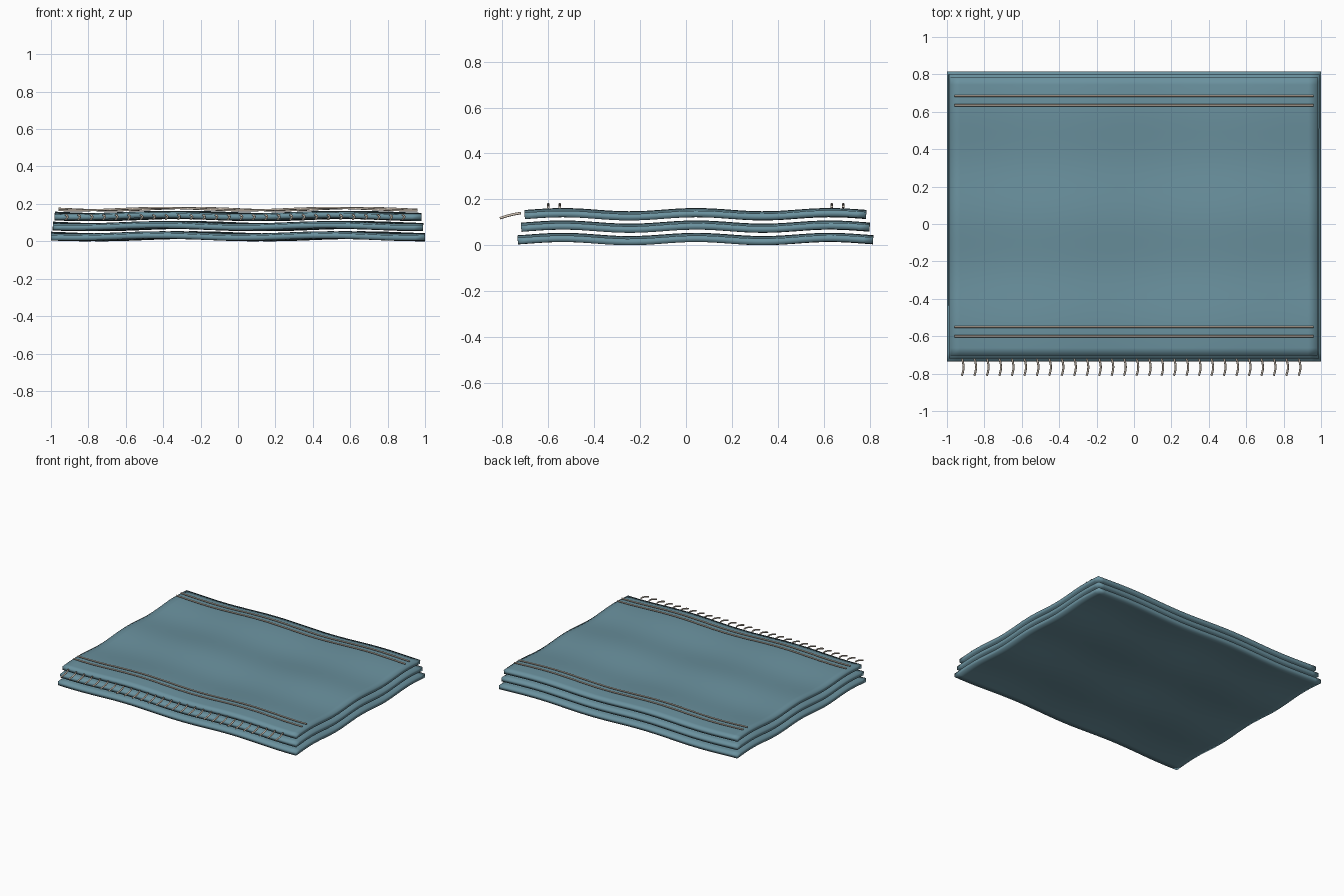
import bpy, bmesh, math

if "Cube" in bpy.data.objects:
    bpy.data.objects.remove(bpy.data.objects["Cube"])


def material(name, color):
    m = bpy.data.materials.new(name)
    m.diffuse_color = color
    m.use_nodes = True
    m.node_tree.nodes["Principled BSDF"].inputs["Base Color"].default_value = m.diffuse_color
    return m


CLOTH = material("cloth", (0.145, 0.285, 0.345, 1))
THREAD = material("thread", (0.72, 0.62, 0.52, 1))


def wave_x(x, y):
    return 0.006 * math.cos(7 * (x + 0.33) - y)


def wave_y(y):
    return 0.007 * math.cos(10.8 * (y - 0.045))


def folded_layer(name, half_x, half_y, z, thickness=0.028):
    """Rippled sheet with thickness; smooth normals give soft rims."""
    bm = bmesh.new()
    bmesh.ops.create_grid(bm, x_segments=40, y_segments=36, size=1)
    for v in bm.verts:
        x, y = v.co.x * half_x, v.co.y * half_y + 0.041
        v.co = (x, y, z + wave_x(x, y) + wave_y(y))
    mesh = bpy.data.meshes.new(name)
    bm.to_mesh(mesh)
    bm.free()
    ob = bpy.data.objects.new(name, mesh)
    bpy.context.collection.objects.link(ob)
    mesh.materials.append(CLOTH)
    solid = ob.modifiers.new("thickness", 'SOLIDIFY')
    solid.thickness, solid.offset = thickness, 0
    mesh.shade_smooth()


def threads(name, paths, radius):
    """Round tubes along a list of point paths."""
    cu = bpy.data.curves.new(name, 'CURVE')
    cu.dimensions = '3D'
    cu.bevel_depth, cu.bevel_resolution = radius, 2
    cu.use_fill_caps = True
    for pts in paths:
        sp = cu.splines.new('POLY')
        sp.points.add(len(pts) - 1)
        for p, co in zip(sp.points, pts):
            p.co = (*co, 1)
        sp.use_smooth = True
    cu.materials.append(THREAD)
    ob = bpy.data.objects.new(name, cu)
    bpy.context.collection.objects.link(ob)


# Three stacked folds, each slightly smaller than the one below
for i, name in enumerate(("bottom_fold", "middle_fold", "top_fold")):
    folded_layer(name, 1 - 0.01 * i, 0.774 - 0.015 * i, 0.027 + 0.054 * i)

# Two pairs of decorative stitch lines across the top
for i, y in enumerate((-0.60, -0.55, 0.635, 0.685)):
    xs = [-0.96 + 1.92 * k / 96 for k in range(97)]
    path = [(x, y, 0.172 + wave_x(x, y) * 1.1) for x in xs]
    threads(f"stitch_line_{i + 1}", [path], 0.0055)

# Fringe strands along the front edge
fringe = []
for k in range(28):
    x = -0.92 + 0.0667 * k
    fringe.append([(x + 0.009 * math.sin(math.pi * t), -0.72 - 0.09 * t,
                    0.140 - 0.012 * t - 0.010 * t * t)
                   for t in [j / 6 for j in range(7)]])
threads("fringe", fringe, 0.0055)
